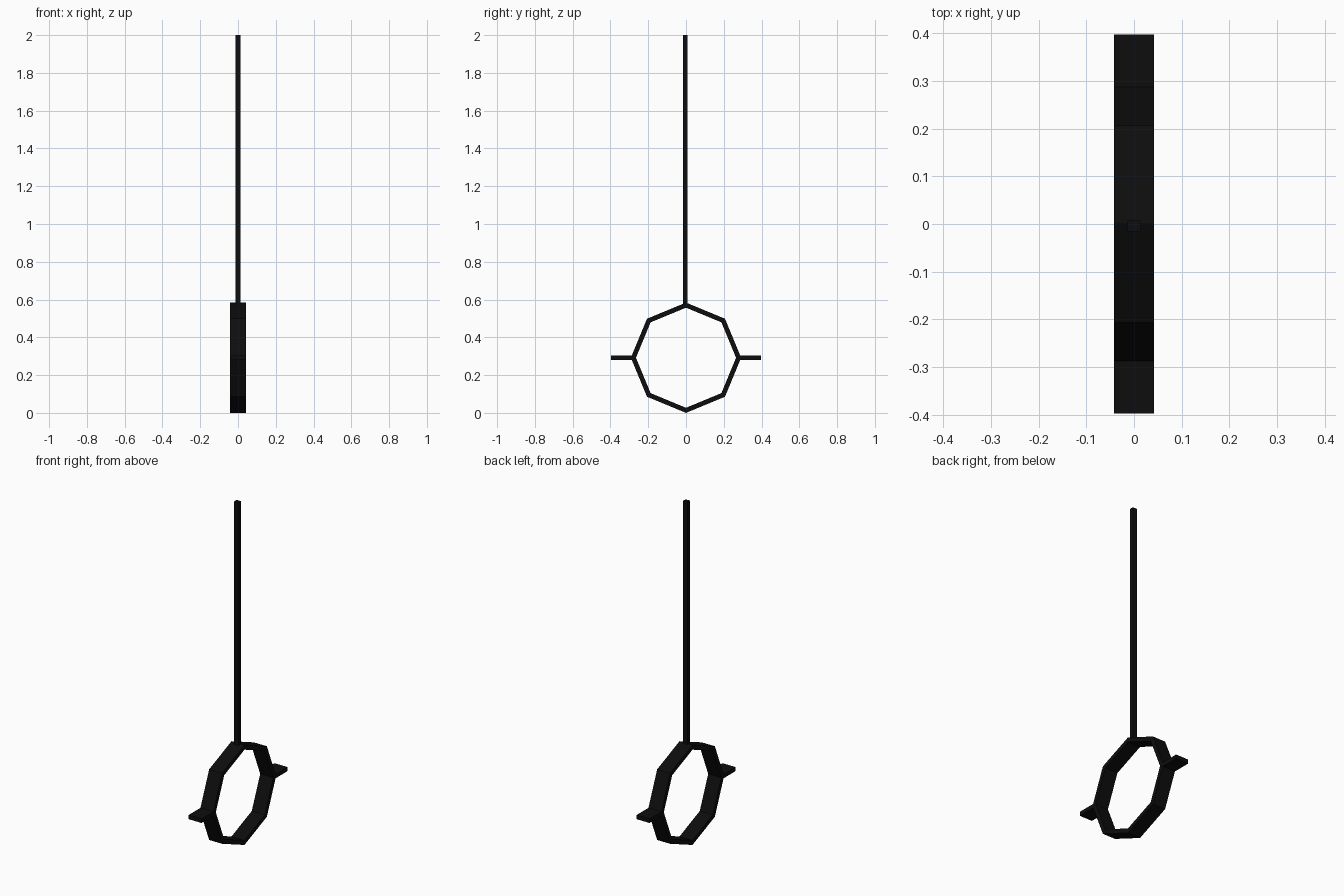
import bpy, bmesh, math

if "Cube" in bpy.data.objects:
    bpy.data.objects.remove(bpy.data.objects["Cube"])

black = bpy.data.materials.new("near_black")
black.diffuse_color = (0.004, 0.004, 0.004, 1)
black.use_nodes = True
black.node_tree.nodes["Principled BSDF"].inputs["Base Color"].default_value = black.diffuse_color

HALF_W = 0.042      # half width of the ring and handles along x
CENTRE_Z = 0.292


def finish(name, bm):
    bmesh.ops.recalc_face_normals(bm, faces=bm.faces)
    mesh = bpy.data.meshes.new(name)
    bm.to_mesh(mesh)
    bm.free()
    mesh.materials.append(black)
    obj = bpy.data.objects.new(name, mesh)
    bpy.context.collection.objects.link(obj)
    return obj


def box(name, lo, hi):
    bm = bmesh.new()
    bmesh.ops.create_cube(bm, size=1)
    for v in bm.verts:
        v.co = [(a + b) / 2 + c * (b - a) for a, b, c in zip(lo, hi, v.co)]
    return finish(name, bm)


# Octagonal ring: rectangular section swept round eight corners
bm = bmesh.new()
section = [(-HALF_W, 0.292), (HALF_W, 0.292), (HALF_W, 0.265), (-HALF_W, 0.265)]
loops = []
for i in range(8):
    a = math.tau * i / 8
    loops.append([bm.verts.new((x, r * math.cos(a), CENTRE_Z + r * math.sin(a)))
                  for x, r in section])
for i in range(8):
    p, q = loops[i], loops[(i + 1) % 8]
    for j in range(4):
        k = (j + 1) % 4
        bm.faces.new((p[j], p[k], q[k], q[j]))
finish("octagon_ring", bm)

# Flat side handles
for side, name in ((-1, "left_handle"), (1, "right_handle")):
    y0, y1 = sorted((side * 0.275, side * 0.397))
    box(name, (-HALF_W, y0, CENTRE_Z - 0.012), (HALF_W, y1, CENTRE_Z + 0.012))

# Square hanging rod
box("hanging_rod", (-0.014, -0.016, 0.565), (0.014, 0.007, 2.0))
